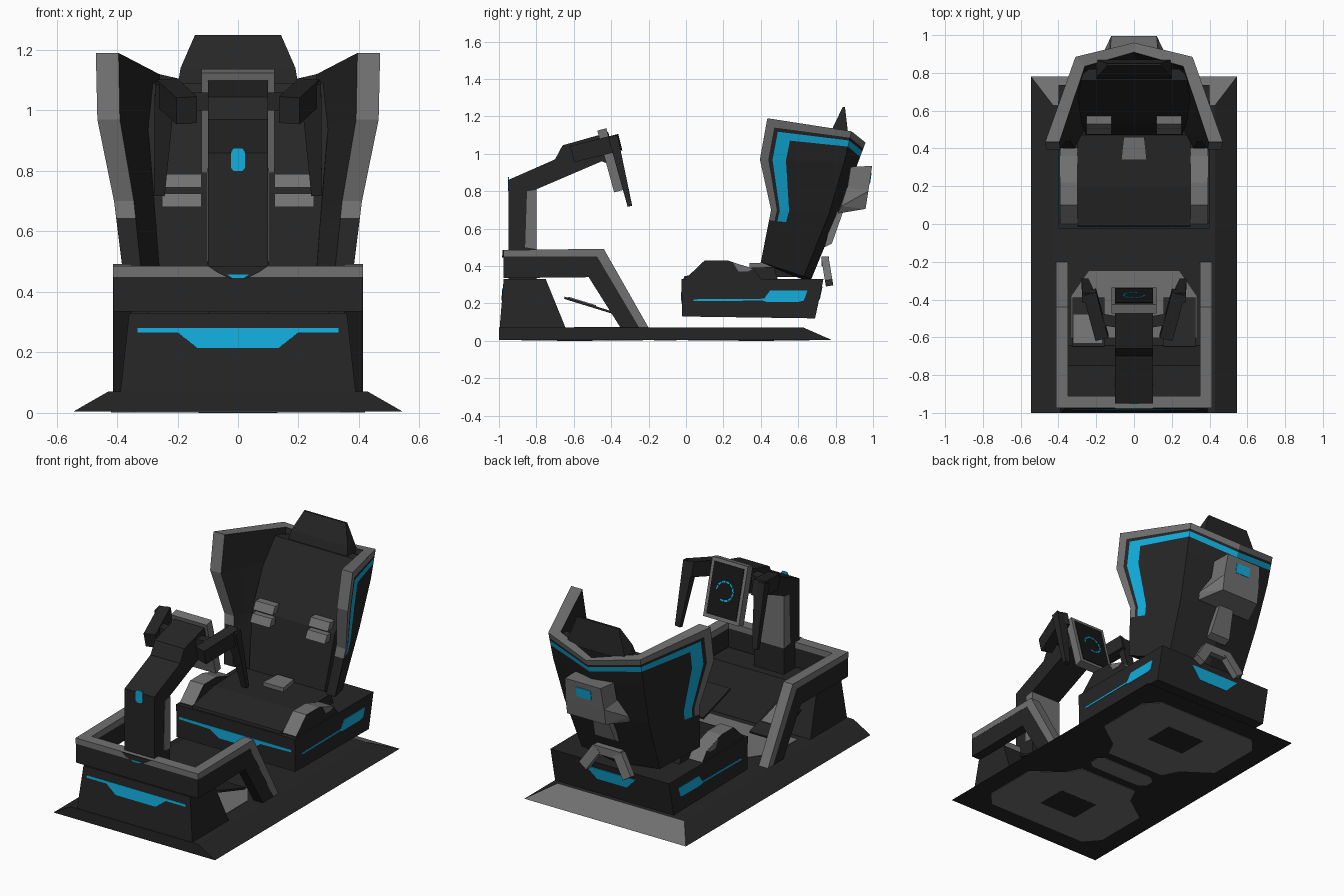
import bpy, bmesh, math
from mathutils import Vector as V

if "Cube" in bpy.data.objects:
    bpy.data.objects.remove(bpy.data.objects["Cube"])


def material(name, rgb):
    m = bpy.data.materials.new(name)
    m.diffuse_color = (*rgb, 1)
    m.use_nodes = True
    m.node_tree.nodes["Principled BSDF"].inputs["Base Color"].default_value = m.diffuse_color
    return m


DARK = material("charcoal", (0.019, 0.019, 0.019))
GREY = material("mid_grey", (0.165, 0.165, 0.165))
CYAN = material("cyan_glow", (0.006, 0.42, 0.72))
BLACK = material("black_glass", (0.008, 0.008, 0.008))


def finish(name, bm, mats, rule=None):
    bmesh.ops.recalc_face_normals(bm, faces=bm.faces)
    bm.normal_update()
    if rule:
        for f in bm.faces:
            f.material_index = int(rule(f.normal))
    me = bpy.data.meshes.new(name)
    bm.to_mesh(me)
    bm.free()
    for m in mats:
        me.materials.append(m)
    ob = bpy.data.objects.new(name, me)
    bpy.context.collection.objects.link(ob)
    return ob


def mirror(ob):
    ob.modifiers.new("Mirror", 'MIRROR')
    return ob


def hull(name, pts, mats, rule=None):
    """Convex part, symmetric about x = 0."""
    bm = bmesh.new()
    for x, y, z in pts:
        bm.verts.new((x, y, z))
        bm.verts.new((-x, y, z))
    bmesh.ops.convex_hull(bm, input=bm.verts)
    bmesh.ops.dissolve_limit(bm, angle_limit=0.02, verts=bm.verts, edges=bm.edges)
    return finish(name, bm, mats, rule)


def prism(name, prof, x0, x1, mats, rule=None):
    """Side profile (y, z) extruded along x."""
    bm = bmesh.new()
    f = bm.faces.new([bm.verts.new((x0, y, z)) for y, z in prof])
    r = bmesh.ops.extrude_face_region(bm, geom=[f])
    for v in r["geom"]:
        if isinstance(v, bmesh.types.BMVert):
            v.co.x = x1
    return finish(name, bm, mats, rule)


def beam(name, a, b, w, t, mat, taper=1.0):
    """Box from a to b, w wide and t thick."""
    a, b = V(a), V(b)
    d = (b - a).normalized()
    ref = V((1, 0, 0)) if abs(d.x) < 0.9 else V((0, 1, 0))
    u = (ref - d * ref.dot(d)).normalized()
    n = d.cross(u)
    bm = bmesh.new()
    vs = [bm.verts.new(p + u * (i * w * k / 2) + n * (j * t * k / 2))
          for p, k in ((a, 1), (b, taper)) for i in (-1, 1) for j in (-1, 1)]
    bmesh.ops.convex_hull(bm, input=vs)
    bmesh.ops.dissolve_limit(bm, angle_limit=0.02, verts=bm.verts, edges=bm.edges)
    return finish(name, bm, [mat])


def plate(name, pts, mat):
    """Thin painted detail lying on a surface."""
    bm = bmesh.new()
    bm.faces.new([bm.verts.new(p) for p in pts])
    ob = finish(name, bm, [mat])
    s = ob.modifiers.new("Thin", 'SOLIDIFY')
    s.thickness, s.offset = 0.006, 0
    return ob


def sym(half):
    """Close a half outline by mirroring its points in x."""
    return half + [(-x, y, z) for x, y, z in reversed(half)]


# Base platform with panels below and in the footwell
hull("base_platform", [(.545, -1, .004), (.545, .78, .004), (.43, -1, .07), (.43, .63, .07)],
     [DARK, GREY], lambda n: n.y > .3)
for nm, s in (("front", -1), ("rear", 1)):
    yy = lambda d: -.11 + s * d
    plate(f"{nm}_underside_panel", sym([(x, yy(d), .004) for x, d in
          ((.2, .12), (.25, .22), (.42, .34), (.42, .68), (.34, .77))]), GREY)
    plate(f"{nm}_underside_vent", sym([(.13, yy(.39), .003), (.13, yy(.58), .003)]), DARK)
plate("middle_underside_panel", sym([(.17, -.17, .004), (.21, -.14, .004), (.21, -.08, .004), (.17, -.05, .004)]), GREY)
plate("footwell_floor", sym([(.33, -.6, .07), (.33, -.38, .07), (.24, -.25, .07)]), GREY)

# Front pedestal and its light
hull("front_pedestal", [(.39, -.997, .06), (.36, -.975, .33), (.36, -.75, .33), (.39, -.64, .06)], [DARK])
py = lambda z: -.997 + (z - .06) * .022 / .27
plate("pedestal_light", sym([(x, py(z), z) for x, z in
      ((.135, .215), (.2, .266), (.333, .266), (.333, .281))]), CYAN)

# Console rail: dark lower part, grey cap
mirror(prism("rail_side", [(-.975, .335), (-.975, .45), (-.475, .45), (-.25, .07), (-.35, .07), (-.52, .34)], .35, .412, [DARK]))
mirror(prism("rail_cap", [(-.975, .45), (-.975, .485), (-.44, .492), (-.2, .07), (-.25, .07), (-.475, .45)], .35, .413, [GREY]))
prism("rail_front", [(-.975, .335), (-.975, .45), (-.91, .45), (-.91, .335)], -.35, .35, [DARK])
prism("rail_front_cap", [(-.975, .45), (-.975, .485), (-.91, .486), (-.91, .45)], -.35, .35, [GREY])
plate("rail_notch", sym([(.03, -.978, .445), (.07, -.978, .465), (.1, -.978, .486)]), DARK)
plate("rail_light", sym([(.018, -.98, .445), (.035, -.98, .457)]), CYAN)

# Control column and screen
prism("control_column", [(-.95, .33), (-.95, .86), (-.7, .97), (-.66, 1.045), (-.43, 1.11),
                         (-.38, .93), (-.45, .96), (-.8, .81), (-.8, .33)], -.1, .1, [DARK])
prism("column_trim", [(-.86, .5), (-.85, .8), (-.798, .808), (-.798, .49)], -.102, .102, [GREY])
plate("column_light", sym([(.015, -.95, .8), (.023, -.95, .81), (.023, -.95, .865), (.015, -.95, .875)]), CYAN)
beam("screen_frame", (0, -.45, 1.13), (0, -.36, .8), .24, .05, GREY)
nrm, up = V((0, .965, .263)), V((0, -.263, .965))
mid = V((0, -.405, .965)) + nrm * .026
corner = lambda i, j: mid + V((i * .1, 0, 0)) + up * (j * .15)
plate("screen_glass", [corner(-1, -1), corner(1, -1), corner(1, 1), corner(-1, 1)], BLACK)
for k in range(10):
    a, b = k * math.tau / 12, (k + .8) * math.tau / 12
    plate(f"screen_ring_{k}", [mid + nrm * .003 + V((r * math.cos(t), 0, 0)) + up * (r * math.sin(t))
          for r, t in ((.05, a), (.06, a), (.06, b), (.05, b))], CYAN)

# Control handles on both sides
mirror(beam("handle_link", (.08, -.52, 1.03), (.2, -.5, 1.03), .06, .06, DARK))
mirror(beam("handle_arm", (.17, -.6, 1.0), (.235, -.36, 1.06), .07, .09, DARK))
mirror(beam("handle_grip", (.24, -.39, 1.09), (.26, -.3, .72), .07, .05, DARK, .5))

# Pedals
mirror(beam("pedal", (.24, -.65, .23), (.24, -.39, .15), .17, .012, DARK))
plate("pedal_pad", [(-.32, -.63, .233), (-.17, -.63, .233), (-.17, -.48, .187), (-.32, -.48, .187)], GREY)

# Seat base and lights
prism("seat_base", [(-.02, .13), (-.025, .33), (.735, .33), (.69, .12)], -.4, .4, [DARK])
mirror(plate("seat_side_light", [(.4, y, z) for y, z in
       ((.41, .215), (.45, .27), (.65, .27), (.63, .215), (.6, .208), (.43, .208))], CYAN))
mirror(plate("seat_side_stripe", [(.4, .04, .212), (.4, .41, .215), (.4, .42, .225), (.4, .04, .222)], CYAN))
plate("seat_front_light", sym([(.11, -.022, .2), (.17, -.023, .24), (.38, -.023, .245), (.38, -.023, .26)]), CYAN)
plate("seat_rear_light", sym([(.1, .712, .22), (.17, .727, .29)]), CYAN)

# Seat cushion, side bolsters and buckle
prism("seat_cushion", [(-.02, .3), (-.01, .345), (.2, .385), (.47, .395), (.5, .3)], -.3, .3, [DARK])
mirror(prism("side_bolster", [(0, .32), (0, .335), (.1, .43), (.22, .43), (.36, .385), (.41, .32)], .3, .392,
             [DARK, GREY], lambda n: n.z > .3))
mirror(plate("bolster_trim", [(.392, .25, .42), (.392, .36, .385), (.392, .33, .37), (.392, .28, .37)], GREY))
hull("buckle", [(.068, .34, .39), (.068, .34, .415), (.055, .46, .42), (.055, .46, .39)], [GREY])

# Backrest, headrest and strap pads
hull("backrest", [(.25, .46, .34), (.28, .535, .73), (.31, .76, 1.09), (.24, .82, 1.09), (.22, .62, .34)], [DARK])
hull("headrest", [(.2, .765, 1.08), (.19, .785, 1.14), (.142, .838, 1.25), (.142, .85, 1.25), (.2, .87, 1.08)], [DARK])
for nm, z0, z1, y in (("upper", .745, .79, .545), ("lower", .68, .725, .515)):
    mirror(prism(f"{nm}_strap_pad", [(y - .04, z0), (y - .015, z1), (y + .05, z1), (y + .04, z0)], .12, .252, [GREY]))

# Seat shell: key rows (front edge, rear corner, centre), top to bottom
KEYS = [[(.47, .435, 1.19), (.31, .885, 1.12), (0, .96, 1.06)],
        [(.465, .395, .97), (.305, .845, .95), (0, .9, .9)],
        [(.41, .455, .70), (.285, .765, .68), (0, .81, .67)],
        [(.375, .40, .42), (.265, .63, .345), (0, .67, .33)]]
ROWS = [0, .2, .29, .48, 1, 2, 2.2, 3]
COLS = [0, .1, .15, .31, 1, 2]


def shell_point(u, t, inner):
    i, j = min(int(u), 2), min(int(t), 1)
    k = [V(KEYS[i][c]).lerp(V(KEYS[i + 1][c]), u - i) for c in (j, j + 1)]
    p = k[0].lerp(k[1], t - j)
    if inner:
        p.x *= .84
        p.y -= .05 * min(t, 1)
    return p


bm = bmesh.new()
out, inn = [[[bm.verts.new(shell_point(u, t, s)) for t in COLS] for u in ROWS] for s in (0, 1)]


def quad(a, b, c, d, m):
    bm.faces.new((a, b, c, d)).material_index = m


nr, nc = len(ROWS) - 1, len(COLS) - 1
for r in range(nr):
    for c in range(nc):
        m = 0
        if r == 0 or (c == 0 and r < 6):
            m = 1
        elif (r == 2 and c >= 2) or (c == 2 and 2 <= r < 6):
            m = 2
        quad(out[r][c], out[r][c + 1], out[r + 1][c + 1], out[r + 1][c], m)
        quad(inn[r][c], inn[r + 1][c], inn[r + 1][c + 1], inn[r][c + 1], 0)
    quad(out[r][0], out[r + 1][0], inn[r + 1][0], inn[r][0], int(r < 6))
for c in range(nc):
    quad(out[0][c], inn[0][c], inn[0][c + 1], out[0][c + 1], 1)
    quad(out[nr][c], out[nr][c + 1], inn[nr][c + 1], inn[nr][c], 0)
mirror(finish("seat_shell", bm, [DARK, GREY, CYAN]))

# Rear pack, spine and lower bracket
hull("rear_pack", [(.13, .88, .93), (.12, .995, .935), (.13, .975, .8), (.14, .86, .8)], [GREY])
hull("rear_pack_flare", [(.14, .86, .82), (.13, .975, .8), (.13, .96, .705), (.2, .83, .72), (.19, .81, .68)], [GREY])
plate("rear_pack_light", sym([(.05, .99, .9), (.05, .981, .84)]), CYAN)
hull("rear_spine", [(.05, .79, .69), (.05, .84, .69), (.07, .74, .5), (.07, .78, .52)], [GREY])
mirror(beam("rear_bracket_leg", (.15, .765, .31), (.07, .745, .43), .06, .04, GREY))
beam("rear_bracket_top", (-.09, .745, .425), (.09, .745, .425), .04, .05, GREY)
